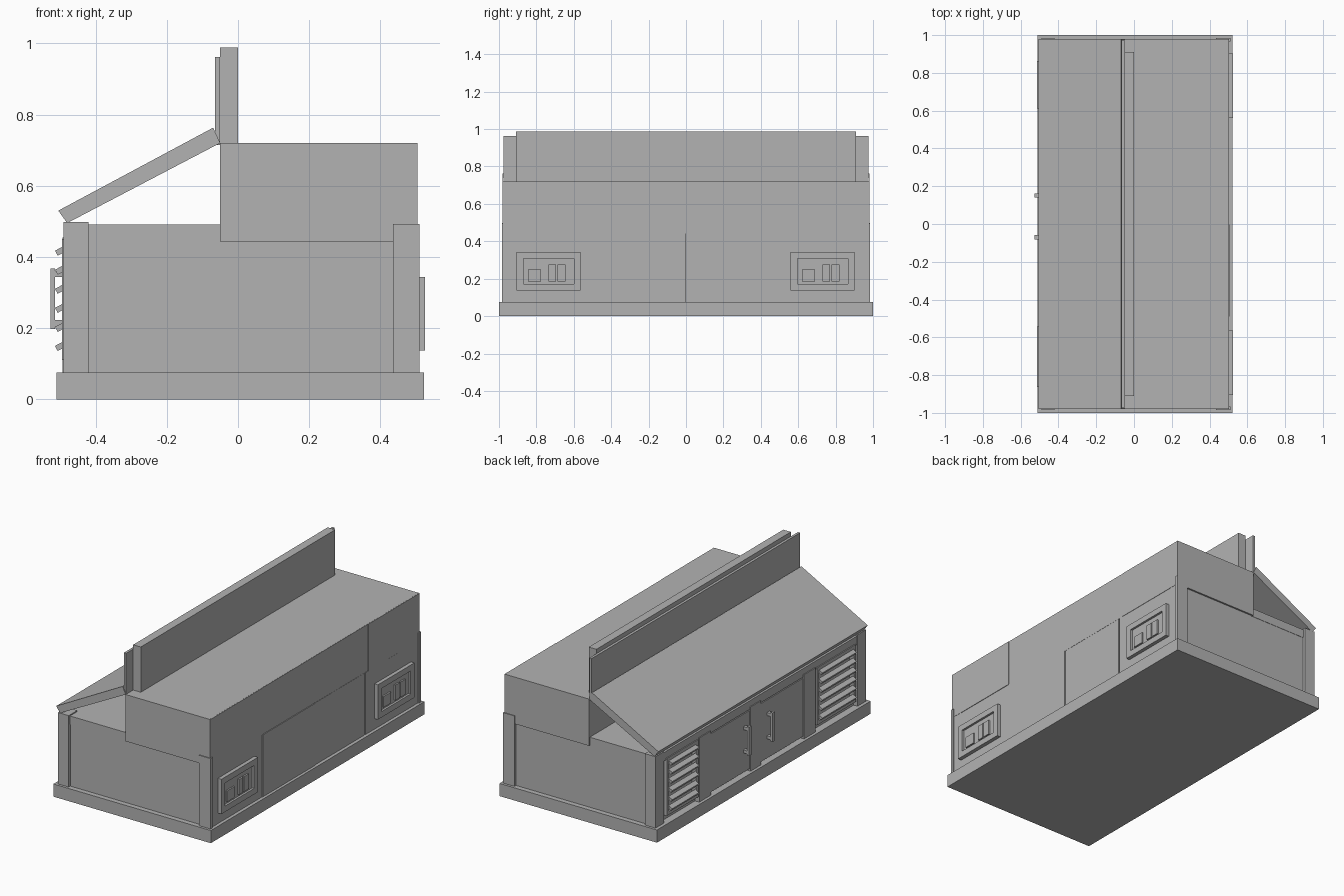
import bpy, math

if "Cube" in bpy.data.objects:
    bpy.data.objects.remove(bpy.data.objects["Cube"])

grey = bpy.data.materials.new("light_grey")
grey.diffuse_color = (0.45, 0.45, 0.45, 1)
grey.use_nodes = True
grey.node_tree.nodes["Principled BSDF"].inputs["Base Color"].default_value = grey.diffuse_color


def mesh(name, verts, faces):
    me = bpy.data.meshes.new(name)
    me.from_pydata(verts, [], faces)
    me.materials.append(grey)
    ob = bpy.data.objects.new(name, me)
    bpy.context.collection.objects.link(ob)
    return ob


def prism(name, profile, y0, y1):
    """Extrude a counter-clockwise (x, z) profile along y."""
    n = len(profile)
    verts = [(x, y, z) for y in (y0, y1) for x, z in profile]
    faces = [list(range(n)), list(range(2 * n - 1, n - 1, -1))]
    faces += [[i, i + n, (i + 1) % n + n, (i + 1) % n] for i in range(n)]
    return mesh(name, verts, faces)


def box(name, x0, x1, y0, y1, z0, z1):
    return prism(name, [(x0, z0), (x1, z0), (x1, z1), (x0, z1)], y0, y1)


def frame(name, x0, x1, y0, y1, z0, z1, w):
    """Four bars around an opening in the y-z plane."""
    box(name + "_bottom", x0, x1, y0, y1, z0, z0 + w)
    box(name + "_top", x0, x1, y0, y1, z1 - w, z1)
    box(name + "_side_a", x0, x1, y0, y0 + w, z0 + w, z1 - w)
    box(name + "_side_b", x0, x1, y1 - w, y1, z0 + w, z1 - w)


# plinth and main cabinet
box("plinth", -0.51, 0.522, -1, 1, 0, 0.075)
box("cabinet_body", -0.465, 0.497, -0.97, 0.97, 0.07, 0.485)
box("cabinet_top", -0.488, -0.04, -0.972, 0.972, 0.44, 0.491)
box("raised_block", -0.05, 0.5, -0.98, 0.98, 0.443, 0.72)

# corner posts
for s in (-1, 1):
    for x0, x1, top, w in ((-0.49, -0.42, 0.498, 0.08), (0.435, 0.51, 0.492, 0.075)):
        y0, y1 = sorted((s * (0.985 - w), s * 0.985))
        if x0 > 0:  # rear posts: thin L around the corner
            ya, yb = sorted((s * 0.965, s * 0.985))
            box("rear_post_end", x0, x1, ya, yb, 0.075, top)
            box("rear_post_side", 0.49, 0.503, y0, y1, 0.075, 0.443)
        else:
            box("front_post", x0, x1, y0, y1, 0.075, top)

# sloping counter and upright back boards
prism("sloping_top", [(-0.48, 0.495), (-0.05, 0.72), (-0.07, 0.763), (-0.505, 0.53)], -0.98, 0.98)
box("back_board_thin", -0.065, -0.05, -0.975, 0.975, 0.715, 0.962)
box("back_board_thick", -0.05, 0.0, -0.91, 0.91, 0.715, 0.988)

# staggered cladding panels
for y0, y1, x in ((-0.98, -0.49, 0.504), (-0.49, 0.5, 0.502), (0.5, 0.98, 0.504)):
    box("upper_panel", 0.49, x, y0, y1, 0.443, 0.7195)
for y0, y1, x in ((-0.91, -0.49, 0.502), (-0.49, -0.003, 0.5055),
                  (0.003, 0.465, 0.502), (0.475, 0.91, 0.503)):
    box("lower_panel", 0.49, x, y0, y1, 0.075, 0.442)

# outlet plates
for y in (-0.905, 0.56):
    frame("outlet_frame", 0.495, 0.525, y, y + 0.342, 0.137, 0.343, 0.035)
    box("outlet_plate", 0.495, 0.512, y + 0.03, y + 0.31, 0.165, 0.315)
    for a, b, top in ((0.06, 0.13, 0.25), (0.17, 0.21, 0.275), (0.218, 0.262, 0.275)):
        box("outlet_switch", 0.505, 0.521, y + a, y + b, 0.185, top)

# cabinet face: rails and stiles
box("top_rail", -0.487, -0.46, -0.93, 0.93, 0.44, 0.488)
for y0, y1 in ((0.47, 0.58), (0.0, 0.1), (-0.51, -0.40)):
    box("stile", -0.493, -0.46, y0, y1, 0.075, 0.455)

# doors with handles
for y0, y1, hy in ((0.105, 0.465, 0.15), (-0.395, -0.005, -0.07)):
    box("door", -0.489, -0.46, y0, y1, 0.09, 0.435)
    box("handle_bar", -0.527, -0.514, hy - 0.011, hy + 0.011, 0.197, 0.368)
    for z in (0.205, 0.343):
        box("handle_mount", -0.516, -0.485, hy - 0.011, hy + 0.011, z, z + 0.018)

# louvred vents with tilted slats
for y0, y1 in ((0.59, 0.885), (-0.885, -0.52)):
    frame("vent_frame", -0.494, -0.46, y0, y1, 0.11, 0.45, 0.02)
    c, s = math.cos(math.radians(28)), math.sin(math.radians(28))
    for i in range(6):
        zc = 0.149 + i * 0.0535
        corners = [(-0.013, -0.008), (0.015, -0.008), (0.015, 0.008), (-0.013, 0.008)]
        prof = [(-0.499 + a * c - b * s, zc + a * s + b * c) for a, b in corners]
        prism("vent_slat", prof, y0 + 0.022, y1 - 0.022)
